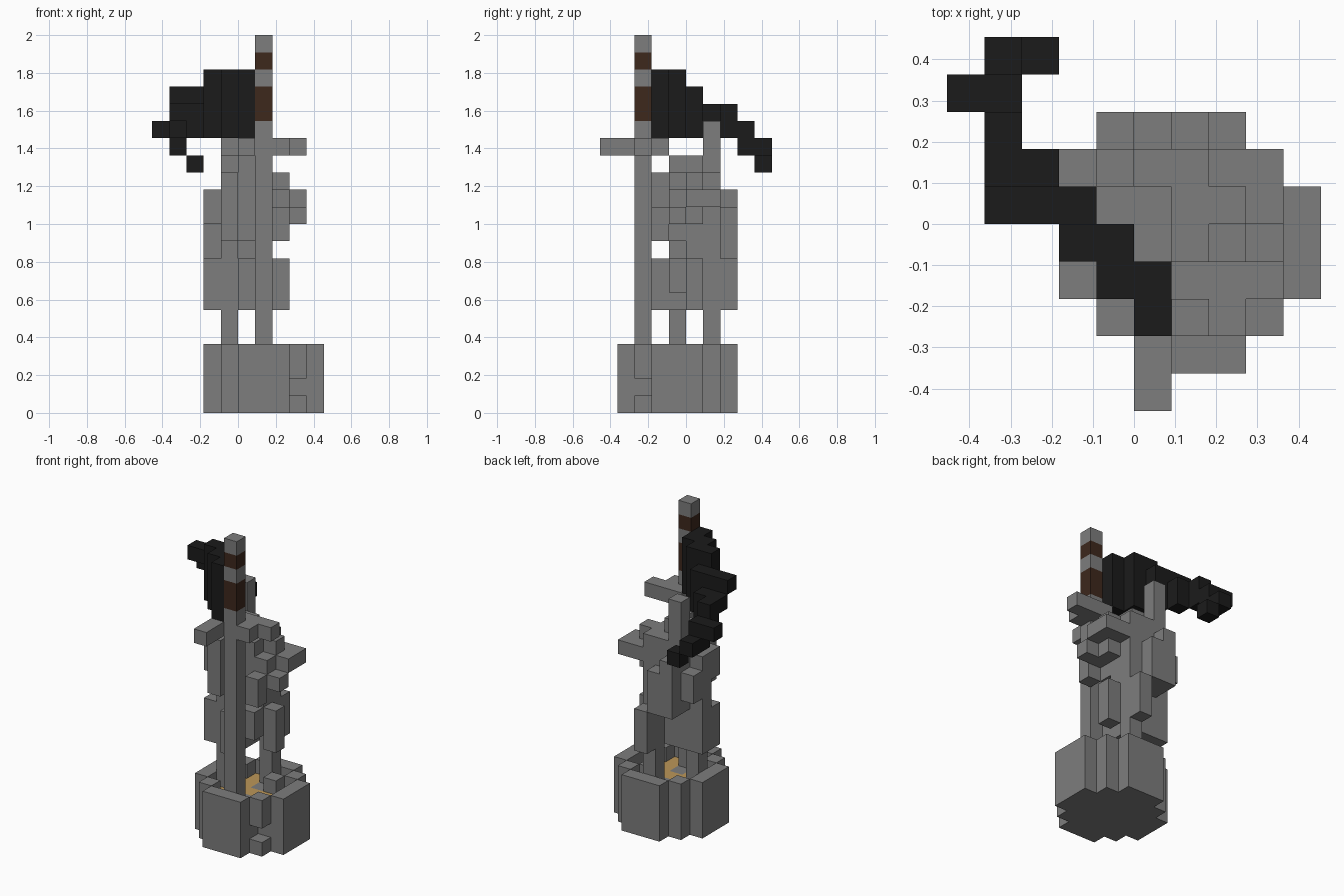
import bpy
import bmesh
from itertools import product
from mathutils import Vector

cube = bpy.data.objects.get("Cube")
if cube:
    bpy.data.objects.remove(cube)

UNIT = 1 / 11  # edge length of one block


def make_material(name, color):
    mat = bpy.data.materials.new(name)
    mat.use_nodes = True
    mat.diffuse_color = (*color, 1)
    shader = mat.node_tree.nodes["Principled BSDF"]
    shader.inputs["Base Color"].default_value = (*color, 1)
    shader.inputs["Roughness"].default_value = 0.9
    return mat


stone = make_material("grey stone", (0.205, 0.205, 0.205))
wood = make_material("brown wood", (0.047, 0.021, 0.012))
cloth = make_material("black cloth", (0.011, 0.011, 0.011))
sand = make_material("tan sand", (0.5, 0.31, 0.1))


def span(value):
    """A single index, or an inclusive (first, last) pair."""
    if isinstance(value, int):
        return range(value, value + 1)
    return range(value[0], value[1] + 1)


def blocks(*boxes):
    """Collect the grid cells covered by several (x, y, z) spans."""
    cells = set()
    for box in boxes:
        cells.update(product(*(span(axis) for axis in box)))
    return cells


def disc(limit, layers):
    """Cells of a round slab around the plinth centre."""
    return {(x, y, z)
            for x, y, z in product(range(-2, 5), range(-4, 3), span(layers))
            if (x - 1) ** 2 + (y + 1) ** 2 <= limit}


def build(name, cells, materials, rule=None):
    """Turn grid cells into one mesh that only keeps its outer faces."""
    bm = bmesh.new()
    verts = {}

    def corner(point):
        key = tuple(round(value) for value in point)
        if key not in verts:
            verts[key] = bm.verts.new(Vector(key) * UNIT)
        return verts[key]

    for cell in cells:
        for axis, side in product(range(3), (0, 1)):
            neighbour = list(cell)
            neighbour[axis] += 2 * side - 1
            if tuple(neighbour) in cells:
                continue
            origin, u, v = Vector(cell), Vector(), Vector()
            origin[axis] += side
            u[(axis + 1) % 3] = 1
            v[(axis + 2) % 3] = 1
            loop = [origin, origin + u, origin + u + v, origin + v]
            if not side:
                loop.reverse()
            face = bm.faces.new([corner(point) for point in loop])
            face.material_index = rule(cell) if rule else 0
    mesh = bpy.data.meshes.new(name)
    bm.to_mesh(mesh)
    bm.free()
    for mat in materials:
        mesh.materials.append(mat)
    obj = bpy.data.objects.new(name, mesh)
    bpy.context.collection.objects.link(obj)
    return obj


# Round plinth with a thin rim, a sandy floor with bare stone patches,
# and a notch in the front corner
bare = blocks((1, 0, 2), (1, -2, 2), (3, -1, 2))
floor = disc(5, 2) - bare
notch = blocks((3, -3, 1))
build("plinth", disc(10, (0, 3)) - disc(5, 3) - floor - notch, [stone])
build("plinth_floor", floor, [sand])

# Legs: thin shins below, wide thighs above
build("right_leg", blocks(
    (-1, -1, (3, 8)),
    ((-2, -1), (-1, 0), (6, 8)),
    (0, (-2, -1), (6, 8)),
), [stone])
build("left_leg", blocks(
    (1, 1, (3, 8)),
    (2, 0, 3),
    (2, 0, (6, 8)),
    (1, 2, (6, 8)),
    (1, (-1, 0), (7, 8)),
    (0, 0, (6, 8)),
), [stone])

# Torso, widening from waist to shoulders and then tapering to the neck
build("torso", blocks(
    (-1, (-1, 1), 9),
    (-2, 0, (9, 10)),
    ((0, 1), (0, 1), 9),
    ((-1, 1), (-1, 1), (10, 12)),
    (-1, 2, (9, 12)),
    (0, 2, (9, 11)),
    (-2, 1, (10, 11)),
    ((-1, 1), (-1, 1), 13),
    (-1, (0, 1), 14),
    (0, (-1, 0), 14),
), [stone])
build("raised_neck", blocks((-1, 1, (15, 16))), [stone])

# Arms bent forward around the pole
build("right_arm", blocks(
    (-2, (-1, 0), (11, 12)),
    (-1, -2, (10, 13)),
), [stone])
build("left_arm", blocks(
    (2, -2, (10, 11)),
    (2, -1, (11, 12)),
    (2, 0, (11, 13)),
    (2, 1, 12),
    (3, (0, 1), 12),
    (3, -1, 11),
), [stone])

# Crossguard stepping diagonally past the pole
build("crossguard", blocks(
    (0, (-5, -3), 15),
    (1, -2, 15),
    (2, (-3, -2), 15),
    (3, -2, 15),
), [stone])

# Pole with wooden bands
bands = {17, 18, 20}
build("flag_pole", blocks((1, -3, (3, 21))), [stone, wood],
      lambda cell: int(cell[2] in bands))

# Flag streaming back and drooping toward its tip
build("flag", blocks(
    (0, (-3, -2), (16, 19)),
    (-1, (-2, -1), (16, 19)),
    (-2, -1, (16, 19)),
    (-2, 0, (16, 18)),
    ((-4, -3), 0, 18),
    ((-4, -3), 1, 17),
    (-3, 1, 16),
    (-4, 2, (16, 17)),
    (-4, 3, (15, 16)),
    (-5, 3, 16),
    (-4, 4, 15),
    (-3, 4, 14),
), [cloth])
